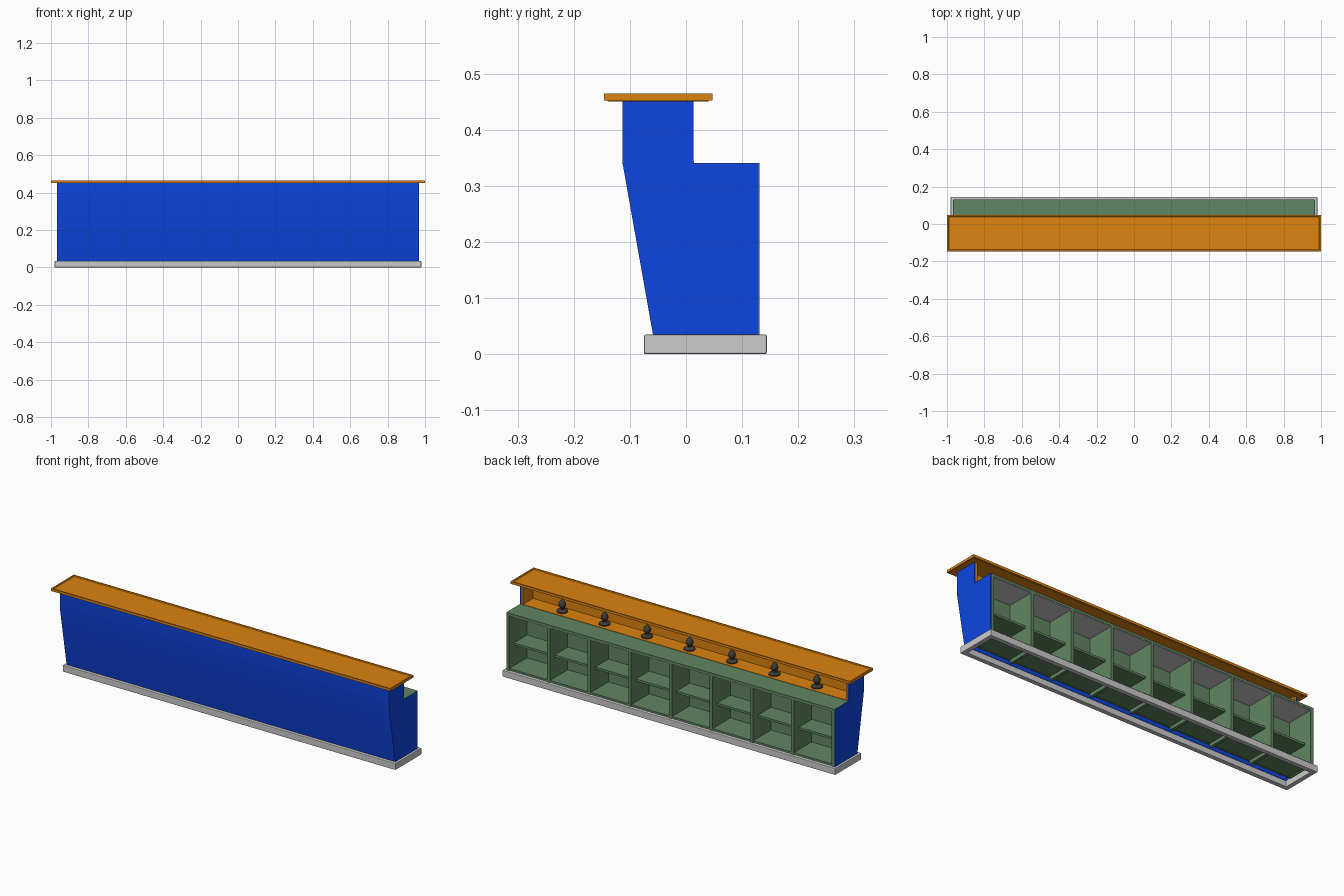
import bpy, bmesh, math

if "Cube" in bpy.data.objects:
    bpy.data.objects.remove(bpy.data.objects["Cube"])

def material(name, rgb):
    m = bpy.data.materials.new(name)
    m.diffuse_color = (*rgb, 1)
    m.use_nodes = True
    m.node_tree.nodes["Principled BSDF"].inputs["Base Color"].default_value = m.diffuse_color
    return m

BLUE = material("blue_paint", (0.004, 0.06, 0.75))
ORANGE = material("orange_wood", (0.72, 0.23, 0.005))
GREEN = material("green_paint", (0.12, 0.24, 0.12))
DARK = material("dark_metal", (0.05, 0.045, 0.04))

def finish(name, bm, mat=None, bevel=0):
    bmesh.ops.recalc_face_normals(bm, faces=bm.faces)
    me = bpy.data.meshes.new(name)
    bm.to_mesh(me)
    bm.free()
    ob = bpy.data.objects.new(name, me)
    bpy.context.collection.objects.link(ob)
    if mat:
        me.materials.append(mat)
    if bevel:
        mod = ob.modifiers.new("bevel", 'BEVEL')
        mod.width, mod.segments = bevel, 2
    return ob

def smooth(ob, angle=35):
    bpy.ops.object.select_all(action='DESELECT')
    bpy.context.view_layer.objects.active = ob
    ob.select_set(True)
    bpy.ops.object.shade_smooth_by_angle(angle=math.radians(angle))

def box(name, x, y, z, mat=None, bevel=0):
    bm = bmesh.new()
    bmesh.ops.create_cube(bm, size=1)
    for v in bm.verts:
        v.co = [lo + (c + 0.5) * (hi - lo) for c, (lo, hi) in zip(v.co, (x, y, z))]
    return finish(name, bm, mat, bevel)

def prism(name, profile, x0, x1, mat):
    """Extrude a (y, z) profile along x."""
    bm = bmesh.new()
    face = bm.faces.new([bm.verts.new((x0, y, z)) for y, z in profile])
    ext = bmesh.ops.extrude_face_region(bm, geom=[face])
    bmesh.ops.translate(bm, vec=(x1 - x0, 0, 0),
                        verts=[g for g in ext["geom"] if isinstance(g, bmesh.types.BMVert)])
    return finish(name, bm, mat)

# Open plinth frame around the foot
bm = bmesh.new()
def loop(hx, y0, y1, z):
    return [bm.verts.new((x, y, z)) for x, y in ((-hx, y0), (hx, y0), (hx, y1), (-hx, y1))]
rings = [loop(0.98, -0.075, 0.144, 0), loop(0.98, -0.075, 0.144, 0.035),
         loop(0.955, -0.05, 0.119, 0.035), loop(0.955, -0.05, 0.119, 0)]
for a, b in zip(rings, rings[1:] + rings[:1]):
    for i in range(4):
        j = (i + 1) % 4
        bm.faces.new((a[i], a[j], b[j], b[i]))
finish("plinth_frame", bm, None, 0.003)

# Blue shell: sloped front panel and stepped end panels
smooth(prism("front_panel", [(-0.113, 0.45), (-0.113, 0.34), (-0.058, 0.03),
                             (-0.048, 0.03), (-0.103, 0.34), (-0.103, 0.45)],
             -0.968, 0.968, BLUE))
end = [(-0.113, 0.45), (-0.113, 0.34), (-0.058, 0.03), (0.129, 0.03),
       (0.129, 0.34), (0.013, 0.34), (0.013, 0.45)]
for side, s in (("left", -1), ("right", 1)):
    prism(side + "_end_panel", end, s * 0.968, s * 0.96, BLUE)
    # Orange lining of the recess and green end of the shelving
    box(side + "_recess_lining", sorted((s * 0.9605, s * 0.95)), (-0.07, 0.013), (0.34, 0.45), ORANGE)
    box(side + "_shelf_end", sorted((s * 0.966, s * 0.95)), (-0.02, 0.131), (0.03, 0.34), GREEN)

# Shelving: worktop, grey ceiling, back, floor, middle shelf, dividers
box("worktop", (-0.966, 0.966), (0.0, 0.131), (0.328, 0.341), GREEN)
box("shelf_ceiling", (-0.95, 0.95), (-0.02, 0.129), (0.324, 0.328))
box("shelf_back", (-0.95, 0.95), (-0.03, -0.02), (0.035, 0.328), GREEN)
box("shelf_floor", (-0.95, 0.95), (-0.02, 0.129), (0.036, 0.046), GREEN)
box("middle_shelf", (-0.95, 0.95), (-0.02, 0.09), (0.155, 0.167), GREEN)
for i in range(1, 8):
    x = -0.958 + i * 1.916 / 8
    box(f"divider_{i}", (x - 0.008, x + 0.008), (-0.02, 0.131), (0.018, 0.328), GREEN)

# Orange recess behind the raised front
box("recess_floor", (-0.96, 0.96), (-0.08, 0.014), (0.33, 0.343), ORANGE)
box("recess_back", (-0.96, 0.96), (-0.08, -0.07), (0.34, 0.45), ORANGE)

# Bar top with a raised rim on its upper face and a shallow step below
bm = bmesh.new()
bmesh.ops.create_cube(bm, size=1)
for v in bm.verts:
    v.co = (v.co.x * 2, v.co.y * 0.193 - 0.0495, 0.4585 + v.co.z * 0.013)
top = [f for f in bm.faces if f.normal.z > 0.9]
bmesh.ops.inset_region(bm, faces=top, thickness=0.010)
bmesh.ops.inset_region(bm, faces=top, thickness=0.004, depth=-0.004)
under = [f for f in bm.faces if f.normal.z < -0.9]
bmesh.ops.inset_region(bm, faces=under, thickness=0.009)
bmesh.ops.inset_region(bm, faces=under, thickness=0.001, depth=0.002)
finish("bar_top", bm, ORANGE)

# Row of dark turned knobs standing in the recess
knob = [(0, 0), (0.029, 0), (0.029, 0.006), (0.022, 0.011), (0.009, 0.014), (0.008, 0.02),
        (0.016, 0.027), (0.019, 0.036), (0.017, 0.046), (0.011, 0.056), (0.006, 0.062), (0, 0.064)]
for i in range(7):
    bm = bmesh.new()
    verts = [bm.verts.new((r, 0, z)) for r, z in knob]
    edges = [bm.edges.new(p) for p in zip(verts, verts[1:])]
    bmesh.ops.spin(bm, geom=verts + edges, cent=(0, 0, 0), axis=(0, 0, 1),
                   angle=math.tau, steps=16)
    bmesh.ops.remove_doubles(bm, verts=bm.verts, dist=1e-5)
    ob = finish(f"knob_{i + 1}", bm, DARK)
    ob.location = ((i - 3) * 0.25, -0.03, 0.342)
    smooth(ob, 40)
